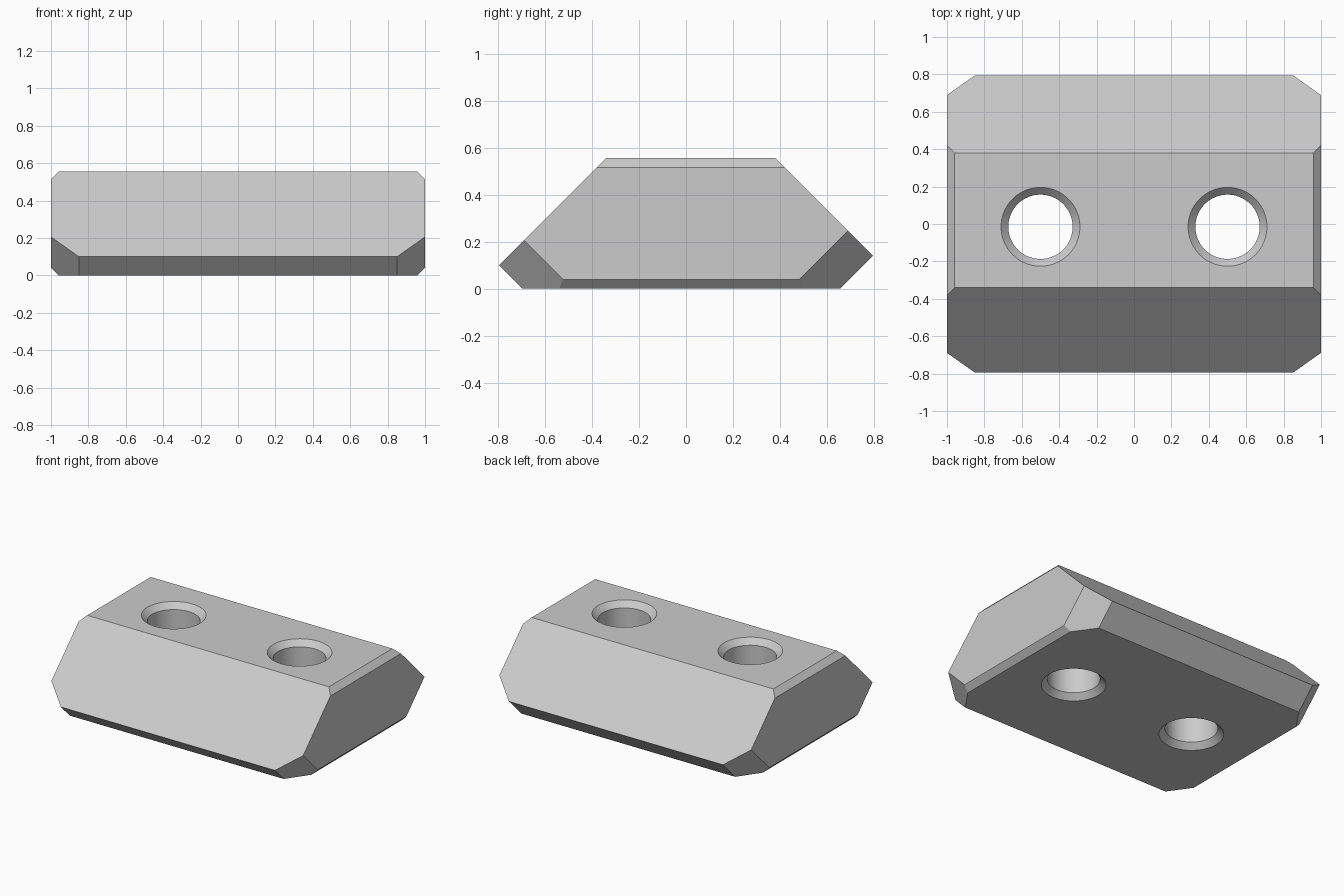
import bpy, bmesh, math
from mathutils import Vector

cube = bpy.data.objects.get("Cube")
if cube:
    bpy.data.objects.remove(cube)

HEIGHT, CHAMFER = 0.555, 0.04

grey = bpy.data.materials.new("plain_grey")
grey.use_nodes = True
colour = (0.6, 0.6, 0.6, 1)
grey.diffuse_color = colour
grey.node_tree.nodes["Principled BSDF"].inputs["Base Color"].default_value = colour


def add_object(name, bm):
    bmesh.ops.recalc_face_normals(bm, faces=bm.faces)
    mesh = bpy.data.meshes.new(name)
    bm.to_mesh(mesh)
    bm.free()
    mesh.materials.append(grey)
    obj = bpy.data.objects.new(name, mesh)
    bpy.context.collection.objects.link(obj)
    return obj


def slice_off(bm, point, normal):
    cut = bmesh.ops.bisect_plane(bm, geom=bm.verts[:] + bm.edges[:] + bm.faces[:],
                                 plane_co=point, plane_no=normal, clear_outer=True)
    rim = [e for e in cut["geom_cut"] if isinstance(e, bmesh.types.BMEdge)]
    bmesh.ops.contextual_create(bm, geom=rim)


# Block: side profile extruded along x
profile = [(-0.695, 0), (-0.795, 0.10), (-0.34, HEIGHT), (0.38, HEIGHT), (0.795, 0.14), (0.655, 0)]
bm = bmesh.new()
face = bm.faces.new([bm.verts.new((-1, y, z)) for y, z in profile])
extruded = bmesh.ops.extrude_face_region(bm, geom=[face])
bmesh.ops.translate(bm, vec=(2, 0, 0),
                    verts=[v for v in extruded["geom"] if isinstance(v, bmesh.types.BMVert)])

# End chamfers: top edge, bottom edge, and the two lower corners
r = math.sqrt(0.5)
for s in (-1, 1):
    slice_off(bm, Vector((s, 0, HEIGHT - CHAMFER)), Vector((s, 0, 1)))
    slice_off(bm, Vector((s, 0, CHAMFER)), Vector((s, 0, -1)))
    slice_off(bm, Vector((s * 0.85, -0.695, 0)), Vector((s, -r, -r)))
    slice_off(bm, Vector((s * 0.85, 0.655, 0)), Vector((s, r, -r)))
block = add_object("chamfered_block", bm)


# Lathed cutter with a flare at both mouths
def hole_cutter(x):
    bore, mouth, extra = 0.172, 0.21, 0.03
    rings = [(mouth + extra, -extra), (bore, CHAMFER),
             (bore, HEIGHT - CHAMFER), (mouth + extra, HEIGHT + extra)]
    bm = bmesh.new()
    n = 64
    loops = [[bm.verts.new((x + rad * math.cos(math.tau * i / n),
                            -0.015 + rad * math.sin(math.tau * i / n), z))
              for i in range(n)] for rad, z in rings]
    for a, b in zip(loops, loops[1:]):
        for i in range(n):
            j = (i + 1) % n
            bm.faces.new((a[i], a[j], b[j], b[i]))
    bm.faces.new(loops[0])
    bm.faces.new(loops[-1])
    return add_object("hole_cutter", bm)


# Two flared through holes
for x in (-0.5, 0.5):
    cutter = hole_cutter(x)
    mod = block.modifiers.new("hole", 'BOOLEAN')
    mod.object = cutter
    mod.operation = 'DIFFERENCE'
    mod.solver = 'EXACT'
    bpy.ops.object.select_all(action='DESELECT')
    block.select_set(True)
    bpy.context.view_layer.objects.active = block
    bpy.ops.object.modifier_apply(modifier=mod.name)
    bpy.data.objects.remove(cutter)

bpy.ops.object.shade_smooth_by_angle(angle=math.radians(20))
